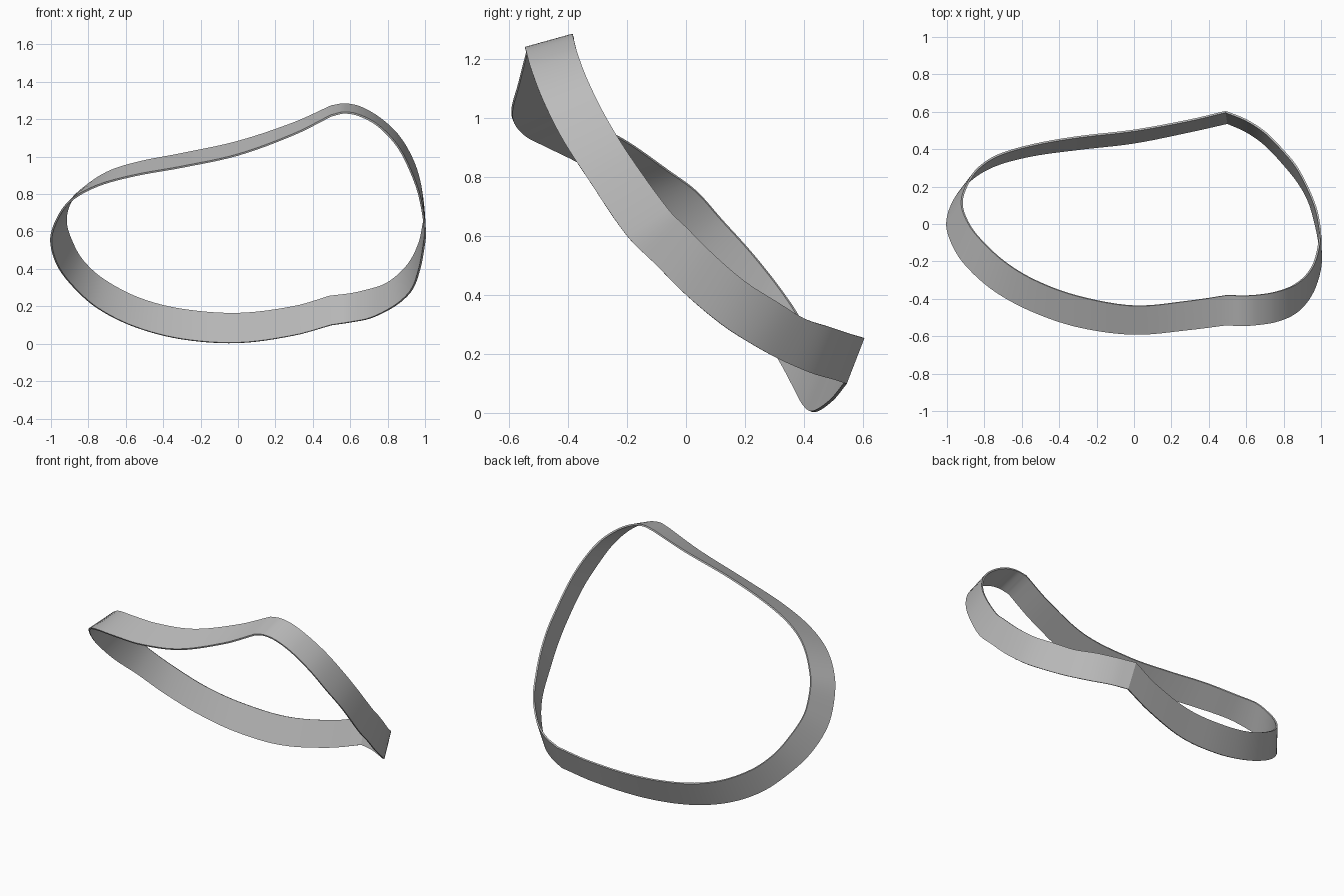
import bpy
from mathutils import Vector

# Remove the default cube
default_cube = bpy.data.objects.get("Cube")
if default_cube:
    bpy.data.objects.remove(default_cube, do_unlink=True)

THICKNESS = 0.01
STEPS = 6

# Each station holds a point on the lower rim and its partner on the upper rim.
# The long sweep runs from the front crease round the left side to the back crease.
left_sweep = [
    (.5, -.54, 1.22, .5, -.38, 1.27),
    (.3, -.565, 1.12, .3, -.41, 1.18),
    (0, -.59, 1.01, 0, -.437, 1.08),
    (-.3, -.55, .945, -.3, -.385, 1.015),
    (-.55, -.465, .9, -.53, -.3, .97),
    (-.75, -.355, .845, -.7, -.195, .915),
    (-.9, -.22, .76, -.84, -.06, .82),
    (-.97, -.11, .66, -.9, .035, .75),
    (-1, 0, .55, -.92, .12, .655),
    (-.965, .12, .42, -.89, .215, .55),
    (-.88, .23, .305, -.83, .3, .445),
    (-.75, .31, .19, -.72, .37, .345),
    (-.55, .365, .09, -.53, .425, .245),
    (-.3, .4, .025, -.3, .465, .185),
    (0, .435, .005, 0, .5, .163),
    (.3, .495, .045, .3, .555, .2),
    (.5, .54, .1, .49, .6, .255),
]

# The short sweep runs from the back crease round the right side to the front.
right_sweep = [
    left_sweep[-1],
    (.6, .495, .115, .6, .555, .268),
    (.7, .425, .135, .7, .49, .29),
    (.8, .32, .18, .79, .4, .32),
    (.88, .22, .235, .865, .31, .375),
    (.935, .12, .3, .925, .2, .445),
    (.97, 0, .4, .97, .09, .54),
    (.99, -.1, .5, .99, 0, .63),
    (1, -.2, .6, .995, -.06, .69),
    (.97, -.33, .79, .97, -.19, .87),
    (.92, -.42, .93, .925, -.27, 1),
    (.85, -.485, 1.06, .85, -.33, 1.12),
    (.75, -.525, 1.165, .75, -.365, 1.21),
    (.65, -.54, 1.22, .65, -.38, 1.265),
    (.57, -.545, 1.235, .57, -.383, 1.28),
    left_sweep[0],
]


def smooth_path(stations):
    """Interpolate the stations smoothly, leaving off the last one."""
    pts = [Vector(s) for s in stations]
    pts = [2 * pts[0] - pts[1]] + pts + [2 * pts[-1] - pts[-2]]
    path = []
    for a, b, c, d in zip(pts, pts[1:], pts[2:], pts[3:]):
        # Tangents scaled by spacing keep uneven stations free of ripples
        ab, bc, cd = (b - a).length, (c - b).length, (d - c).length
        start = (c - a) * (bc / (ab + bc))
        end = (d - b) * (bc / (bc + cd))
        for i in range(STEPS):
            t = i / STEPS
            path.append(b * (2 * t**3 - 3 * t**2 + 1) + start * (t**3 - 2 * t**2 + t)
                        + c * (3 * t**2 - 2 * t**3) + end * (t**3 - t**2))
    return path


# Twisted ribbon surface, closed into a loop
rungs = smooth_path(left_sweep) + smooth_path(right_sweep)
verts = [rung[k:k + 3] for rung in rungs for k in (0, 3)]
count = len(verts)
faces = [(i, i + 1, (i + 3) % count, (i + 2) % count) for i in range(0, count, 2)]
mesh = bpy.data.meshes.new("ribbon_loop")
mesh.from_pydata(verts, [], faces)
ribbon = bpy.data.objects.new("ribbon_loop", mesh)
bpy.context.collection.objects.link(ribbon)

# Plain grey finish
grey = bpy.data.materials.new("plain_grey")
grey.use_nodes = True
grey.diffuse_color = (0.5, 0.5, 0.5, 1)
for node in grey.node_tree.nodes:
    if node.type == 'BSDF_PRINCIPLED':
        node.inputs["Base Color"].default_value = grey.diffuse_color
mesh.materials.append(grey)

# Thin solid wall with crisp rims and creases
bpy.ops.object.select_all(action='DESELECT')
ribbon.select_set(True)
bpy.context.view_layer.objects.active = ribbon
wall = ribbon.modifiers.new("wall", 'SOLIDIFY')
wall.thickness = THICKNESS
wall.offset = 0
bpy.ops.object.modifier_apply(modifier=wall.name)
bpy.ops.object.shade_smooth_by_angle(angle=0.4)
